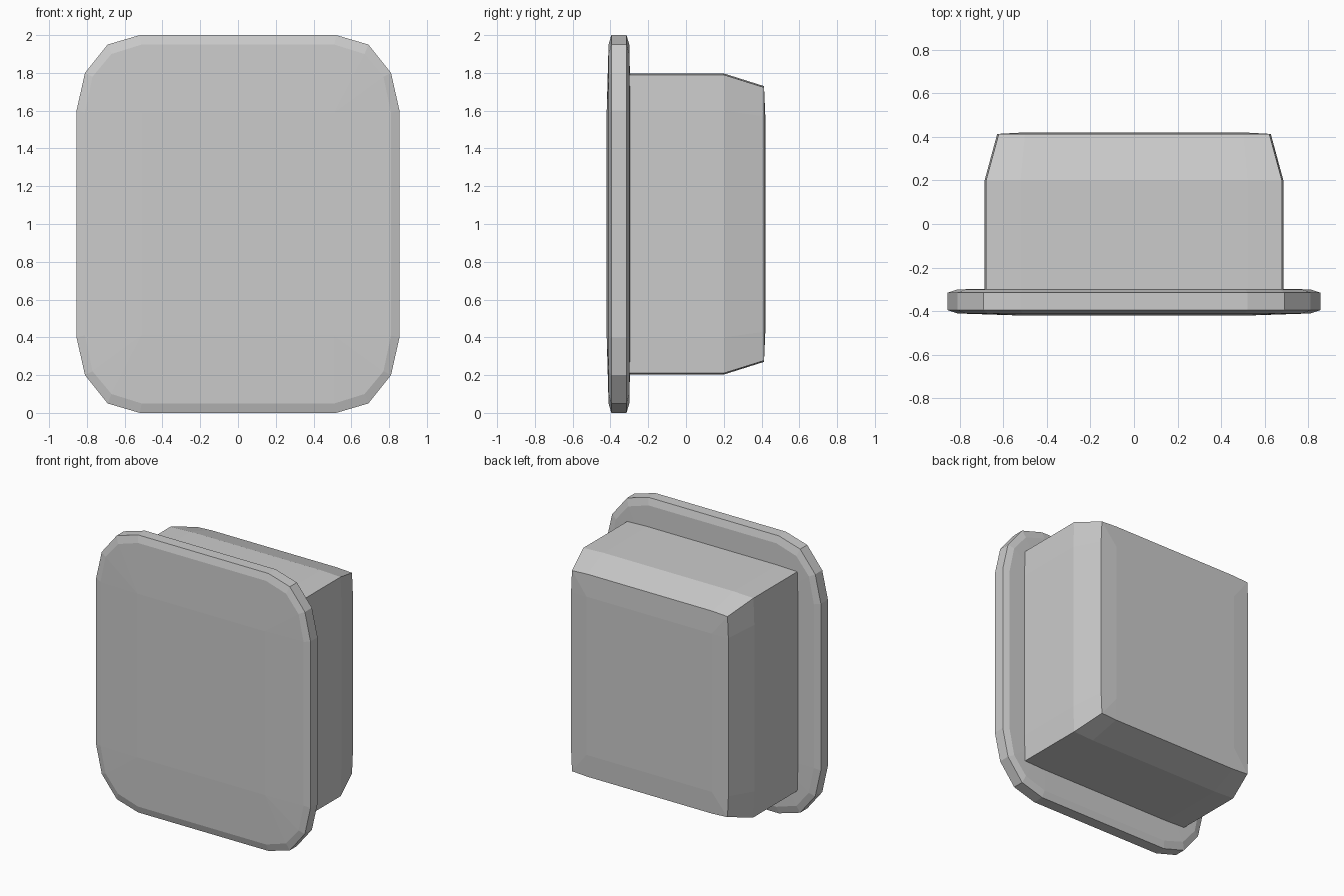
import bpy, bmesh

cube = bpy.data.objects.get("Cube")
if cube:
    bpy.data.objects.remove(cube)

GREY = (0.6, 0.6, 0.6, 1)
grey = bpy.data.materials.new("plain grey")
grey.use_nodes = True
grey.diffuse_color = GREY
grey.node_tree.nodes["Principled BSDF"].inputs["Base Color"].default_value = GREY


def mirrored_ring(corner):
    """Closed outline from the points of one corner, running from top to side."""
    pts = list(corner)
    pts += [(x, -z) for x, z in reversed(corner)]
    pts += [(-x, -z) for x, z in corner]
    pts += [(-x, z) for x, z in reversed(corner)]
    return pts


def loft(name, sections):
    """Bridge mirrored outlines along y and cap both ends."""
    bm = bmesh.new()
    rings = [[bm.verts.new((x, y, z + 1)) for x, z in mirrored_ring(c)]
             for y, c in sections]
    n = len(rings[0])
    for a, b in zip(rings, rings[1:]):
        for i in range(n):
            j = (i + 1) % n
            bm.faces.new((a[i], a[j], b[j], b[i]))
    bm.faces.new(rings[0])
    bm.faces.new(rings[-1])
    bmesh.ops.remove_doubles(bm, verts=bm.verts, dist=0.0005)
    bmesh.ops.recalc_face_normals(bm, faces=bm.faces)
    mesh = bpy.data.meshes.new(name)
    bm.to_mesh(mesh)
    bm.free()
    mesh.materials.append(grey)
    obj = bpy.data.objects.new(name, mesh)
    bpy.context.collection.objects.link(obj)
    return obj


# Front plate: rounded outline, chamfered rim, slightly domed faces
outline = [(0.52, 1.0), (0.69, 0.95), (0.81, 0.8), (0.855, 0.6)]
inset = [(0.51, 0.95), (0.67, 0.9), (0.77, 0.78), (0.81, 0.59)]
centre = [(0.51, 0.59)] * 4
loft("front_plate", [(-0.42, centre), (-0.41, inset), (-0.395, outline),
                     (-0.315, outline), (-0.3, inset), (-0.293, centre)])

# Plug body: gently bulged box, tapering towards the back
body = [(0.52, 0.797), (0.678, 0.79), (0.685, 0.6)]
back = [(0.5, 0.73), (0.62, 0.723), (0.627, 0.57)]
back_centre = [(0.5, 0.57)] * 3
loft("plug_body", [(-0.32, body), (0.2, body), (0.413, back), (0.42, back_centre)])
